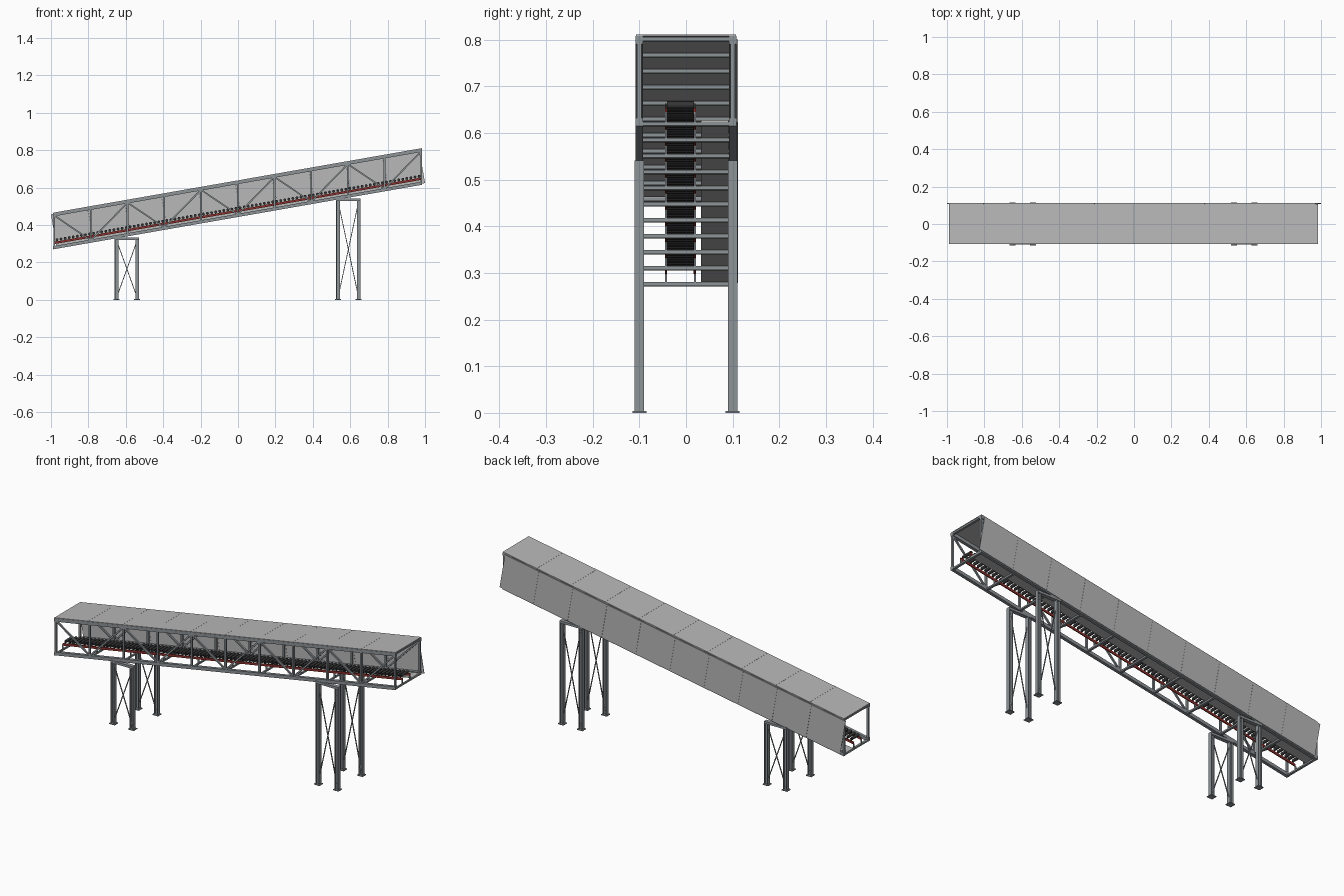
import bpy, bmesh, math
from mathutils import Vector, Matrix

if "Cube" in bpy.data.objects:
    bpy.data.objects.remove(bpy.data.objects["Cube"])

SLOPE = 0.175
ANG = math.atan(SLOPE)
X0, X1 = -0.988, 0.985
HALF = 0.1            # y of the truss planes
HEIGHT = 0.195        # vertical depth of the gallery
BAYS = 10
nodes = [X0 + 0.005 + (X1 - X0 - 0.01) * i / BAYS for i in range(BAYS + 1)]


def base(x):
    """Underside of the inclined gallery."""
    return 0.4425 + SLOPE * x


def material(name, rgb):
    m = bpy.data.materials.new(name)
    m.diffuse_color = (*rgb, 1)
    m.use_nodes = True
    m.node_tree.nodes["Principled BSDF"].inputs["Base Color"].default_value = m.diffuse_color
    return m


STEEL = material("grey_steel", (0.27, 0.295, 0.31))
PANEL = material("light_grey_sheet", (0.48, 0.48, 0.48))
RED = material("dark_red_paint", (0.27, 0.03, 0.025))
BLACK = material("black_rubber", (0.035, 0.035, 0.037))


def finish(bm, name, mat):
    bmesh.ops.recalc_face_normals(bm, faces=bm.faces)
    me = bpy.data.meshes.new(name)
    bm.to_mesh(me)
    bm.free()
    me.materials.append(mat)
    ob = bpy.data.objects.new(name, me)
    bpy.context.collection.objects.link(ob)
    return ob


def box(bm, x0, x1, y0, y1, z0, z1, incline=False):
    """Box; when inclined, z is measured from the gallery underside."""
    vs = bmesh.ops.create_cube(bm, size=1)["verts"]
    for v in vs:
        v.co.x = x1 if v.co.x > 0 else x0
        v.co.y = y1 if v.co.y > 0 else y0
        v.co.z = z1 if v.co.z > 0 else z0
        if incline:
            v.co.z += base(v.co.x)


def bar(bm, a, b, w):
    """Square bar between two points."""
    a, b = Vector(a), Vector(b)
    d = b - a
    m = Matrix.Translation((a + b) / 2) @ d.to_track_quat('Z', 'Y').to_matrix().to_4x4()
    bmesh.ops.create_cube(bm, size=1, matrix=m @ Matrix.Diagonal((w, w, d.length, 1)))


# Four long chords
bm = bmesh.new()
for s in (-1, 1):
    for z in (0, HEIGHT - 0.019):
        box(bm, X0, X1, s * HALF - 0.008, s * HALF + 0.008, z, z + 0.017, True)
finish(bm, "truss_chords", STEEL)

# Truss posts and zigzag diagonals on both sides
posts, diagonals = bmesh.new(), bmesh.new()
for s in (-1, 1):
    y = s * HALF
    for x in nodes:
        box(posts, x - 0.0045, x + 0.0045, y - 0.005, y + 0.005, 0.012, HEIGHT - 0.012, True)
    for i in range(BAYS):
        za, zb = (HEIGHT - 0.015, 0.013) if i % 2 == 0 else (0.013, HEIGHT - 0.015)
        a, b = nodes[i], nodes[i + 1]
        bar(diagonals, (a, y, base(a) + za), (b, y, base(b) + zb), 0.008)
finish(posts, "truss_posts", STEEL)
finish(diagonals, "truss_diagonals", STEEL)

# Cross beams at floor and roof
bm = bmesh.new()
for x in nodes:
    for z in (0.001, HEIGHT - 0.012):
        box(bm, x - 0.005, x + 0.005, -HALF, HALF, z, z + 0.008, True)
finish(bm, "cross_beams", STEEL)

# Roof sheets, one per bay
bm = bmesh.new()
step = (X1 - X0) / BAYS
for i in range(BAYS):
    a = X0 + step * i
    box(bm, a + 0.0003, a + step - 0.0003, -0.107, 0.107, HEIGHT - 0.002, HEIGHT + 0.001, True)
finish(bm, "roof_sheets", PANEL)

# Rear wall sheets, square to the slope
bm = bmesh.new()
length = 1.97 / math.cos(ANG)
for i in range(BAYS):
    a = -length / 2 + length * i / BAYS
    box(bm, a + 0.0003, a + length / BAYS - 0.0003, 0.108, 0.111, -0.09, 0.09)
bm.transform(Matrix.Translation((0, 0, 0.54)) @ Matrix.Rotation(-ANG, 4, 'Y'))
finish(bm, "rear_wall_sheets", PANEL)

# Walkway beside the conveyor
bm = bmesh.new()
box(bm, X0, X1, 0.032, 0.091, 0.009, 0.013, True)
finish(bm, "walkway", PANEL)

# Conveyor stringers
bm = bmesh.new()
for y in (-0.043, 0.019):
    box(bm, -0.982, 0.982, y - 0.0025, y + 0.0025, 0.027, 0.039, True)
finish(bm, "conveyor_stringers", RED)

# Short stands carrying the stringers
bm = bmesh.new()
for x in nodes:
    for y in (-0.043, 0.019):
        box(bm, x - 0.004, x + 0.004, y - 0.002, y + 0.002, 0.006, 0.03, True)
finish(bm, "conveyor_stands", STEEL)

# Rollers with end brackets
rollers, brackets = bmesh.new(), bmesh.new()
COUNT = 90
for i in range(COUNT):
    x = -0.968 + 1.936 * i / (COUNT - 1)
    m = Matrix.Translation((x, -0.012, base(x) + 0.048)) @ Matrix.Rotation(math.pi / 2, 4, 'X')
    bmesh.ops.create_cone(rollers, cap_ends=True, segments=12, radius1=0.0075,
                          radius2=0.0075, depth=0.058, matrix=m)
    for y in (-0.043, 0.019):
        box(brackets, x - 0.003, x + 0.003, y - 0.0015, y + 0.0015, 0.038, 0.051, True)
ob = finish(rollers, "rollers", BLACK)
bpy.context.view_layer.objects.active = ob
ob.select_set(True)
bpy.ops.object.shade_smooth_by_angle(angle=math.radians(40))
finish(brackets, "roller_brackets", BLACK)

# Two trestles: I-section legs, base plates, cap beams, crossed braces
legs, plates, caps, braces = (bmesh.new() for _ in range(4))
for cx, top in ((-0.594, 0.332), (0.59, 0.541)):
    xa, xb = cx - 0.055, cx + 0.055
    for s in (-1, 1):
        y = s * HALF
        for x in (xa, xb):
            for f in (-1, 1):
                fx = x + f * 0.0085
                box(legs, fx - 0.0015, fx + 0.0015, y - 0.01, y + 0.01, 0.003, top - 0.004)
            box(legs, x - 0.007, x + 0.007, y - 0.0015, y + 0.0015, 0.003, top - 0.004)
            box(plates, x - 0.016, x + 0.016, y - 0.015, y + 0.015, 0, 0.004)
        box(caps, xa - 0.01, xb + 0.01, y - 0.01, y + 0.01, top - 0.012, top)
        bar(braces, (xa, y, 0.012), (xb, y, top - 0.015), 0.004)
        bar(braces, (xb, y, 0.012), (xa, y, top - 0.015), 0.004)
finish(legs, "trestle_legs", STEEL)
finish(plates, "base_plates", STEEL)
finish(caps, "trestle_caps", STEEL)
finish(braces, "trestle_braces", STEEL)
